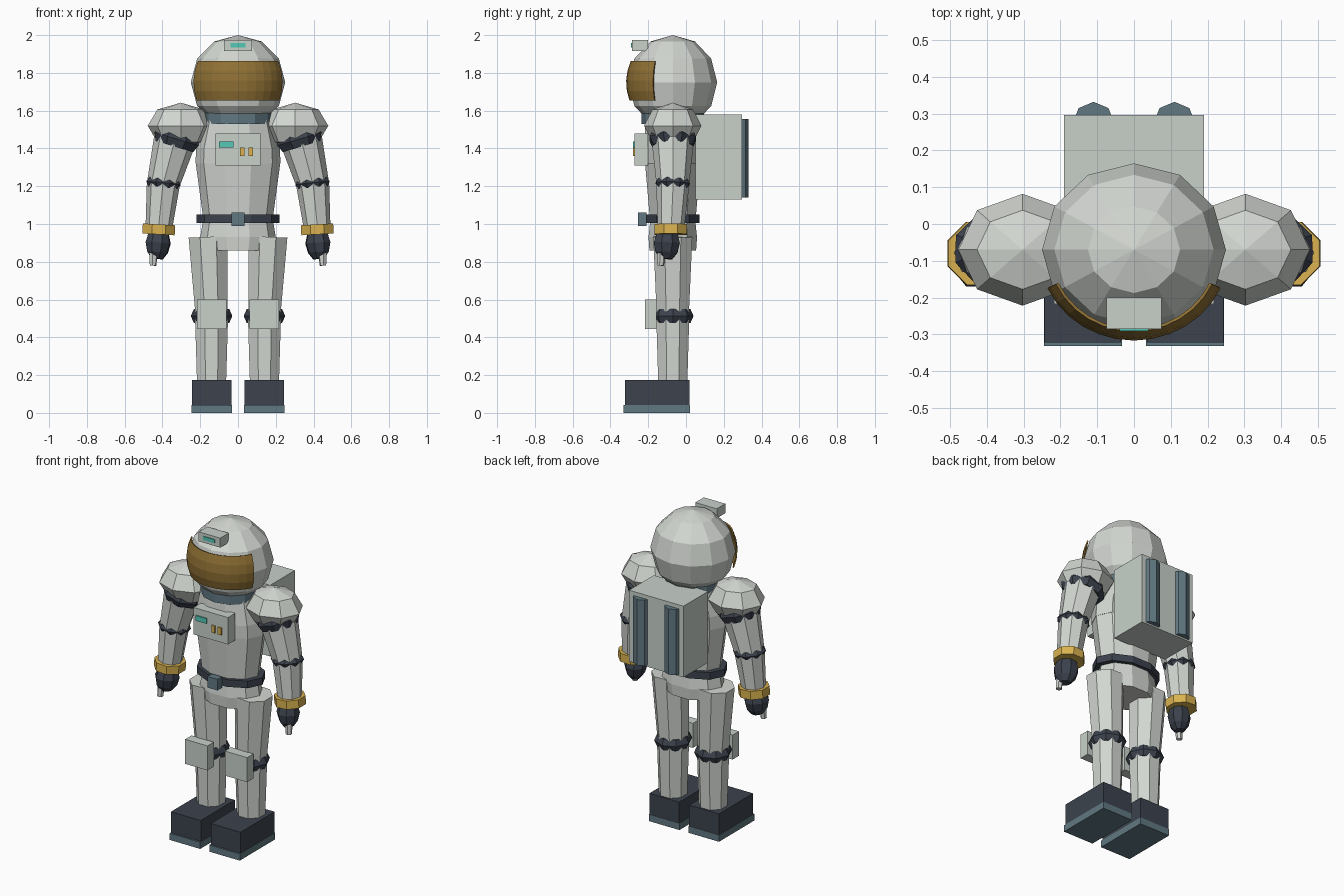
import bpy, bmesh, math
from mathutils import Vector, Matrix

cube = bpy.data.objects.get("Cube")
if cube:
    bpy.data.objects.remove(cube, do_unlink=True)

Y = -0.07  # body axis depth


def material(name, r, g, b):
    m = bpy.data.materials.new(name)
    m.use_nodes = True
    m.diffuse_color = (r, g, b, 1)
    m.node_tree.nodes["Principled BSDF"].inputs["Base Color"].default_value = (r, g, b, 1)
    return m


SUIT = material("suit_white", 0.65, 0.68, 0.64)
PANEL = material("panel_grey", 0.58, 0.64, 0.59)
DARK = material("dark_rubber", 0.045, 0.055, 0.075)
SLATE = material("slate_blue", 0.12, 0.19, 0.225)
AMBER = material("amber", 0.70, 0.45, 0.08)
GOLD = material("visor_gold", 0.28, 0.165, 0.035)
TEAL = material("teal_light", 0.09, 0.58, 0.47)


def finish(name, bm, mat):
    bmesh.ops.recalc_face_normals(bm, faces=bm.faces)
    mesh = bpy.data.meshes.new(name)
    bm.to_mesh(mesh)
    bm.free()
    mesh.materials.append(mat)
    ob = bpy.data.objects.new(name, mesh)
    bpy.context.collection.objects.link(ob)
    return ob


def box(name, x, y, z, mat):
    """Box from three (low, high) ranges."""
    bm = bmesh.new()
    bmesh.ops.create_cube(bm, size=1)
    for v in bm.verts:
        v.co = [r[0] + (c + 0.5) * (r[1] - r[0]) for r, c in zip((x, y, z), v.co)]
    return finish(name, bm, mat)


def ball(name, centre, radii, segs, rings, mat):
    bm = bmesh.new()
    bmesh.ops.create_uvsphere(bm, u_segments=segs, v_segments=rings, radius=1)
    bm.transform(Matrix.Translation(centre) @ Matrix.Diagonal((*radii, 1)))
    return finish(name, bm, mat)


def loft(name, rings, segs, mat, phase=0.0, frame=None):
    """Capped skin through rings of (height, x radius, y radius)."""
    bm = bmesh.new()
    loops = []
    for z, rx, ry in rings:
        angles = [math.tau * i / segs + phase for i in range(segs)]
        loops.append([bm.verts.new((rx * math.cos(a), ry * math.sin(a), z)) for a in angles])
    for low, high in zip(loops, loops[1:]):
        for i in range(segs):
            j = (i + 1) % segs
            bm.faces.new((low[i], low[j], high[j], high[i]))
    bm.faces.new(loops[0])
    bm.faces.new(loops[-1])
    bm.transform(frame or Matrix.Translation((0, Y, 0)))
    return finish(name, bm, mat)


def along(a, b):
    """Frame at a whose z axis points to b."""
    d = Vector(b) - Vector(a)
    return Matrix.Translation(a) @ Vector((0, 0, 1)).rotation_difference(d).to_matrix().to_4x4()


def limb(name, a, b, r1, r2, mat, segs=8, phase=0.0):
    length = (Vector(b) - Vector(a)).length
    return loft(name, [(0, r1, r1), (length, r2, r2)], segs, mat, phase, along(a, b))


def joint(name, centre, toward, inner, outer, half, mat, phase=0.0):
    """Bulging band around a limb."""
    rings = [(-half, inner, inner), (0, outer, outer), (half, inner, inner)]
    return loft(name, rings, 8, mat, phase, along(centre, toward))


# Torso, pelvis, belt and neck
TURN = math.pi / 10
loft("abdomen", [(1.0, 0.18, 0.125), (1.33, 0.225, 0.155)], 10, SUIT)
loft("chest", [(1.32, 0.225, 0.16), (1.4, 0.222, 0.162), (1.55, 0.185, 0.15)], 10, SUIT)
loft("pelvis", [(0.86, 0.18, 0.13), (0.93, 0.2, 0.135), (1.02, 0.185, 0.125)], 10, SUIT)
loft("belt", [(1.005, 0.22, 0.148), (1.05, 0.22, 0.148)], 10, DARK)
box("belt_buckle", (-0.035, 0.035), (-0.255, -0.21), (0.99, 1.06), SLATE)
loft("neck_ring", [(1.53, 0.18, 0.165), (1.6, 0.18, 0.165)], 12, SLATE)

# Helmet
ball("helmet", (0, Y, 1.75), (0.25, 0.235, 0.25), 12, 6, SUIT)

# Visor: curved patch in front of the helmet
bm = bmesh.new()
COLS, ROWS = 12, 4
grid = []
for r in range(ROWS + 1):
    lat = math.radians(-22 + 48 * r / ROWS)
    row = []
    for c in range(COLS + 1):
        lon = math.radians(-65 + 130 * c / COLS)
        row.append(bm.verts.new((0.26 * math.sin(lon) * math.cos(lat),
                                 Y - 0.247 * math.cos(lon) * math.cos(lat),
                                 1.75 + 0.26 * math.sin(lat))))
    grid.append(row)
for low, high in zip(grid, grid[1:]):
    for c in range(COLS):
        bm.faces.new((low[c], low[c + 1], high[c + 1], high[c]))
visor = finish("visor", bm, GOLD)
solid = visor.modifiers.new("thickness", "SOLIDIFY")
solid.thickness = 0.008
solid.offset = -1

# Helmet lamp
box("lamp_housing", (-0.075, 0.075), (-0.285, -0.2), (1.915, 1.975), PANEL)
box("lamp_light", (-0.04, 0.04), (-0.291, -0.284), (1.935, 1.957), TEAL)

# Chest control unit
box("control_unit", (-0.12, 0.12), (-0.272, -0.2), (1.31, 1.48), PANEL)
box("control_screen", (-0.1, -0.025), (-0.281, -0.271), (1.405, 1.437), TEAL)
for i, x in enumerate((0.01, 0.055)):
    box(f"control_button_{i + 1}", (x, x + 0.024), (-0.281, -0.271), (1.36, 1.405), AMBER)

# Backpack
box("backpack", (-0.19, 0.19), (0.05, 0.297), (1.13, 1.58), PANEL)

for side, s in (("left", 1), ("right", -1)):
    def at(x, z, y=Y):
        return (s * x, y, z)

    def span(a, b):
        return tuple(sorted((s * a, s * b)))

    limb(f"{side}_air_tank", at(0.11, 1.14, 0.275), at(0.11, 1.555, 0.275), 0.057, 0.057, SLATE)

    # Arm
    shoulder, elbow, wrist = at(0.32, 1.5), at(0.395, 1.215), at(0.42, 0.97, -0.08)
    ball(f"{side}_shoulder", at(0.303, 1.52), (0.175, 0.152, 0.122), 8, 4, SUIT)
    limb(f"{side}_upper_arm", shoulder, elbow, 0.118, 0.087, SUIT)
    joint(f"{side}_arm_band", at(0.325, 1.45), elbow, 0.112, 0.132, 0.042, DARK, math.pi / 8)
    joint(f"{side}_elbow_band", elbow, wrist, 0.082, 0.098, 0.024, DARK, math.pi / 8)
    limb(f"{side}_forearm", elbow, wrist, 0.088, 0.07, SUIT)
    limb(f"{side}_cuff", at(0.418, 0.998, -0.08), at(0.421, 0.945, -0.08),
         0.093, 0.093, AMBER, phase=math.pi / 8)
    loft(f"{side}_glove", [(0, 0.06, 0.055), (0.05, 0.076, 0.068), (0.1, 0.065, 0.055),
                           (0.135, 0.036, 0.03)], 8, DARK,
         frame=along(at(0.42, 0.95, -0.1), at(0.428, 0.81, -0.105)))
    limb(f"{side}_finger", at(0.445, 0.87, -0.13), at(0.45, 0.78, -0.134), 0.024, 0.018, SUIT, 6)

    # Leg
    hip, knee, ankle = at(0.158, 0.932), at(0.14, 0.52), at(0.14, 0.15)
    limb(f"{side}_thigh", hip, knee, 0.112, 0.092, SUIT, phase=math.pi / 8)
    limb(f"{side}_shin", knee, ankle, 0.095, 0.083, SUIT, phase=math.pi / 8)
    joint(f"{side}_knee_band", at(0.14, 0.513), ankle, 0.094, 0.11, 0.036, DARK)
    box(f"{side}_knee_pad", span(0.06, 0.217), (-0.218, -0.155), (0.445, 0.6), PANEL)
    box(f"{side}_boot", span(0.035, 0.243), (-0.322, 0.018), (0.04, 0.175), DARK)
    box(f"{side}_sole", span(0.032, 0.245), (-0.332, 0.02), (0, 0.042), SLATE)
